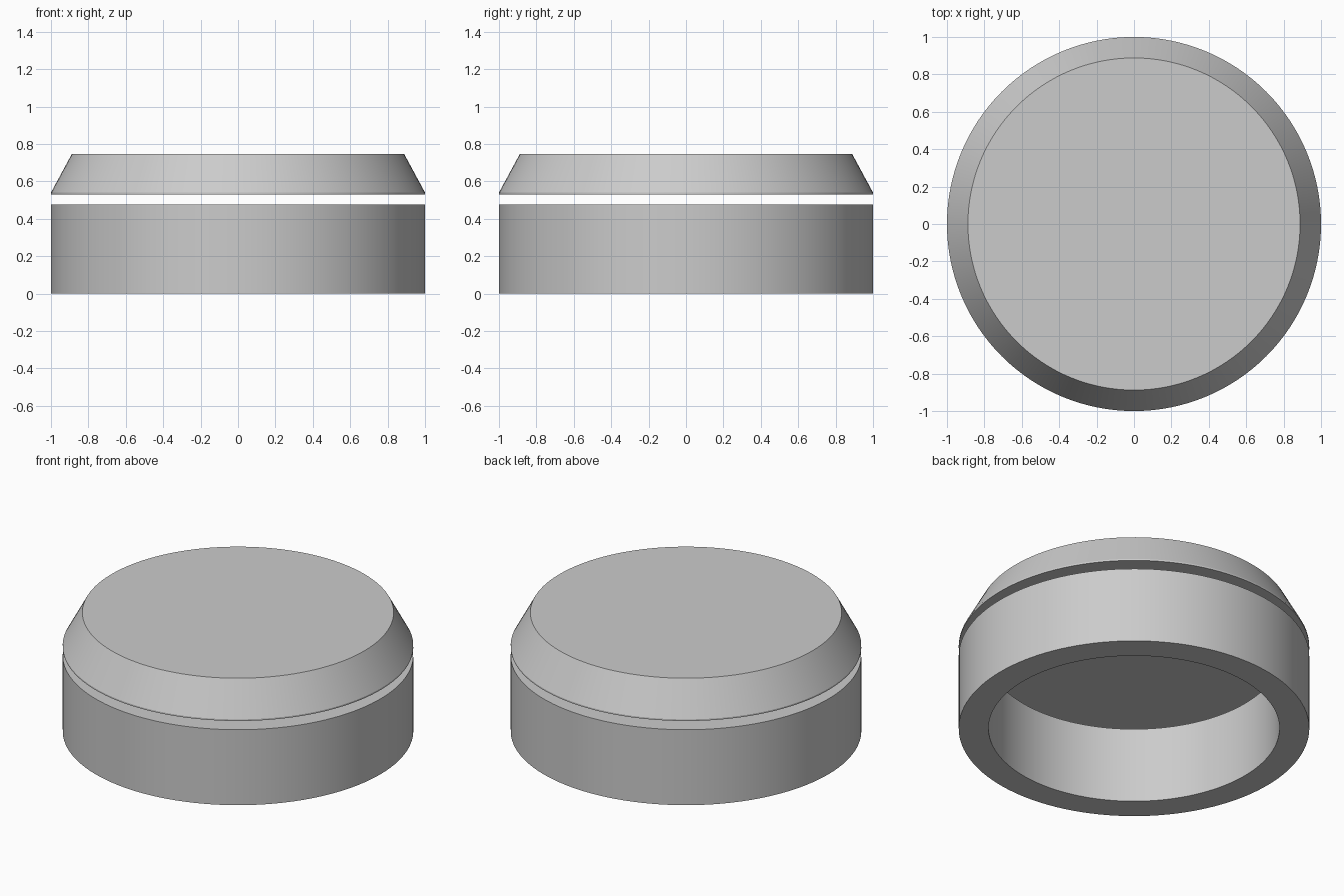
import bpy
import math

cube = bpy.data.objects.get("Cube")
if cube:
    bpy.data.objects.remove(cube, do_unlink=True)

SEGMENTS = 128

grey = bpy.data.materials.new("light_grey")
grey.use_nodes = True
colour = (0.6, 0.6, 0.6, 1)
grey.diffuse_color = colour
grey.node_tree.nodes["Principled BSDF"].inputs["Base Color"].default_value = colour


def lathe(name, profile, closed=False):
    """Spin (radius, height) points around z; open profiles get flat end caps."""
    n = len(profile)
    verts = [(r * math.cos(a), r * math.sin(a), z)
             for a in (math.tau * i / SEGMENTS for i in range(SEGMENTS))
             for r, z in profile]
    faces = []
    for i in range(SEGMENTS):
        here, there = i * n, (i + 1) % SEGMENTS * n
        for j in range(n if closed else n - 1):
            k = (j + 1) % n
            faces.append((here + j, there + j, there + k, here + k))
    if not closed:
        faces.append([i * n for i in reversed(range(SEGMENTS))])
        faces.append([i * n + n - 1 for i in range(SEGMENTS)])
    mesh = bpy.data.meshes.new(name)
    mesh.from_pydata(verts, [], faces)
    mesh.materials.append(grey)
    obj = bpy.data.objects.new(name, mesh)
    bpy.context.collection.objects.link(obj)
    bpy.ops.object.select_all(action="DESELECT")
    obj.select_set(True)
    bpy.context.view_layer.objects.active = obj
    bpy.ops.object.shade_smooth_by_angle(angle=math.radians(20))
    return obj


# Open base ring
lathe("base_ring", [(0.83, 0), (1, 0), (1, 0.475), (0.83, 0.475)], closed=True)

# Solid bevelled lid floating above the ring, with a thin upright lip
lathe("bevelled_lid", [(1, 0.53), (1, 0.54), (0.888, 0.747)])
